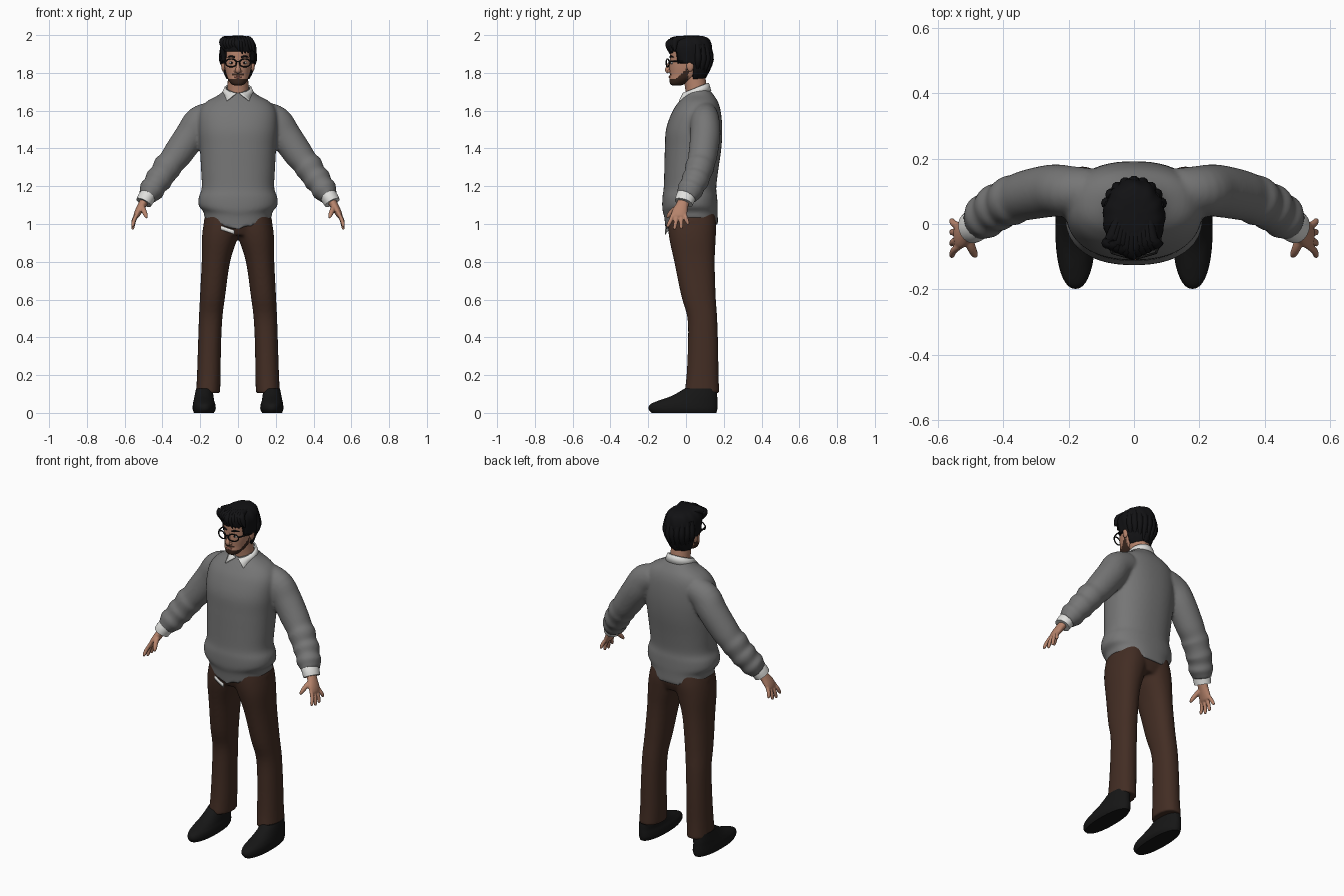
import bpy, bmesh, math, random
from mathutils import Vector

random.seed(4)
cube = bpy.data.objects.get("Cube")
if cube:
    bpy.data.objects.remove(cube, do_unlink=True)


def material(name, rgb):
    m = bpy.data.materials.new(name)
    m.use_nodes = True
    m.diffuse_color = (*rgb, 1)
    m.node_tree.nodes["Principled BSDF"].inputs["Base Color"].default_value = (*rgb, 1)
    return m


GREY = material("sweater grey", (0.18, 0.18, 0.18))
WHITE = material("shirt white", (0.75, 0.75, 0.73))
BROWN = material("trouser brown", (0.055, 0.026, 0.017))
BLACK = material("shoe black", (0.008, 0.008, 0.008))
SKIN = material("skin", (0.47, 0.23, 0.15))
BEARD = material("beard brown", (0.045, 0.022, 0.014))
HAIR = material("hair black", (0.006, 0.006, 0.007))
LIPS = material("lips", (0.3, 0.11, 0.08))


def smooth_rows(rows, steps):
    """Catmull-Rom interpolation of equal-length tuples."""
    n, out = len(rows), []
    for i in range(n - 1):
        a, b, c, d = (rows[max(0, min(n - 1, i + k))] for k in (-1, 0, 1, 2))
        for s in range(steps):
            t = s / steps
            out.append([0.5 * (2 * q + (r - p) * t + (2 * p - 5 * q + 4 * r - w) * t * t
                               + (3 * q - p - 3 * r + w) * t ** 3)
                        for p, q, r, w in zip(a, b, c, d)])
    return out + [list(rows[-1])]


def skin_rings(bm, rings):
    rings = [[bm.verts.new(p) for p in ring] for ring in rings]
    n = len(rings[0])
    for a, b in zip(rings, rings[1:]):
        for i in range(n):
            bm.faces.new((a[i], a[(i + 1) % n], b[(i + 1) % n], b[i]))
    bm.faces.new(rings[0])
    bm.faces.new(rings[-1])


def loft(bm, rows, side=1, square=1.0, seg=40, steps=4):
    """Stack of level rings: z, x0, x1, y0, y1, front dip, back dip."""
    rings = []
    for z, x0, x1, y0, y1, df, db in smooth_rows([(*r, 0, 0)[:7] for r in rows], steps):
        ring = []
        for k in range(seg):
            c, s = math.cos(math.tau * k / seg), math.sin(math.tau * k / seg)
            px = math.copysign(abs(c) ** square, c)
            py = math.copysign(abs(s) ** square, s)
            ring.append((side * ((x0 + x1) / 2 + px * (x1 - x0) / 2),
                         (y0 + y1) / 2 + py * (y1 - y0) / 2,
                         z - (df if s < 0 else db) * (1 - abs(c))))
        rings.append(ring)
    skin_rings(bm, rings)


def tube(bm, rows, side=1, seg=14, steps=4):
    """Tube through x, y, z, with radius across and radius along y."""
    rows = smooth_rows(rows, steps)
    pts = [Vector(r[:3]) for r in rows]
    rings = []
    for i, r in enumerate(rows):
        t = (pts[min(i + 1, len(pts) - 1)] - pts[max(i - 1, 0)]).normalized()
        u = t.cross(Vector((0, 1, 0) if abs(t.y) < 0.9 else (1, 0, 0))).normalized()
        v = u.cross(t)
        ring = [pts[i] + u * r[3] * math.cos(a) + v * r[4] * math.sin(a)
                for a in (math.tau * k / seg for k in range(seg))]
        rings.append([(side * p.x, p.y, p.z) for p in ring])
    skin_rings(bm, rings)


def ball(bm, centre, radii):
    made = bmesh.ops.create_uvsphere(bm, u_segments=16, v_segments=10, radius=1)["verts"]
    bmesh.ops.scale(bm, vec=radii, verts=made)
    bmesh.ops.translate(bm, vec=centre, verts=made)


def finish(name, bm, *mats, voxel=0, relax=5):
    bmesh.ops.recalc_face_normals(bm, faces=bm.faces)
    for f in bm.faces:
        f.smooth = len(f.verts) < 5
    me = bpy.data.meshes.new(name)
    bm.to_mesh(me)
    bm.free()
    ob = bpy.data.objects.new(name, me)
    bpy.context.collection.objects.link(ob)
    for m in mats:
        me.materials.append(m)
    if voxel:
        r = ob.modifiers.new("Union", "REMESH")
        r.mode, r.voxel_size, r.use_smooth_shade = "VOXEL", voxel, True
        s = ob.modifiers.new("Relax", "SMOOTH")
        s.factor, s.iterations = 0.5, relax
    return ob


# Sweater: body with dipping hem, and creased sleeves merged into it
bm = bmesh.new()
body = [(1.03, .178, -.108, .17, .065, .05), (1.065, .183, -.115, .168, .03, .02),
        (1.095, .207, -.125, .168, .02, .01), (1.14, .208, -.125, .165), (1.19, .192, -.118, .16),
        (1.28, .195, -.115, .17), (1.4, .202, -.112, .187), (1.5, .21, -.106, .192),
        (1.59, .205, -.075, .185), (1.645, .17, -.04, .17), (1.685, .1, -.008, .145),
        (1.715, .07, .0, .12, .02, 0)]
loft(bm, [(r[0], -r[1], *r[1:]) for r in body], square=.88, seg=56)
sleeve = [(.13, .1, 1.575, .075, .07), (.2, .1, 1.54, .086, .078), (.25, .102, 1.47, .083, .08),
          (.32, .09, 1.37, .078, .077), (.355, .08, 1.325, .071, .074), (.375, .072, 1.3, .077, .077),
          (.4, .06, 1.26, .067, .07), (.42, .05, 1.235, .073, .074), (.44, .035, 1.205, .062, .066),
          (.457, .022, 1.18, .068, .07), (.472, .01, 1.157, .055, .06), (.482, .002, 1.142, .048, .055)]
for side in (1, -1):
    tube(bm, sleeve, side, seg=28)
finish("sweater", bm, GREY, voxel=.009, relax=4)

# Trousers: two legs and the hips
bm = bmesh.new()
leg = [(.105, .095, .222, -.008, .177), (.2, .092, .217, .003, .172), (.35, .09, .212, .01, .17),
       (.5, .083, .207, .008, .165), (.62, .068, .201, -.025, .157), (.8, .042, .192, -.062, .152),
       (.92, .004, .191, -.088, .157), (1.0, -.02, .182, -.095, .16), (1.07, -.02, .165, -.09, .15)]
for side in (1, -1):
    loft(bm, leg, side, square=.9)
loft(bm, [(.94, -.15, .15, -.075, .14), (1.0, -.182, .182, -.096, .16), (1.07, -.165, .165, -.09, .15)], square=.85)
finish("trousers", bm, BROWN, voxel=.009, relax=3)

# Shirt tail showing under the front hem
bm = bmesh.new()
rows = []
for k in range(9):
    a = math.radians(228 + k * 4.5)
    x, y = .181 * math.cos(a), .03 + .143 * math.sin(a)
    z = 1.022 - .062 * (1 - abs(math.cos(a)))
    rows.append([bm.verts.new((x, y, z + dz)) for dz in (.0, -.022)])
for a, b in zip(rows, rows[1:]):
    bm.faces.new((a[0], b[0], b[1], a[1]))
finish("shirt_tail", bm, WHITE).modifiers.new("Cloth", "SOLIDIFY").thickness = .006

# Collar: folded band with two spread points
bm = bmesh.new()
rows, n = [], 48
for k in range(n + 1):
    t = 2 * k / n - 1
    front = max(0, (abs(t) - .72) / .28)
    up = math.radians(90 + 172 * t)
    low = math.radians(90 + t * (172 - 30 * front))
    z = 1.722 + .026 * math.sin(up)
    top = (.064 * math.cos(up), .052 + .064 * math.sin(up), z)
    mid = (.073 * math.cos(up), .052 + .07 * math.sin(up), z - .002)
    end = ((.086 + .012 * front) * math.cos(low), .052 + (.082 + .03 * front) * math.sin(low),
           1.69 + .015 * math.sin(low) - .024 * front)
    rows.append([bm.verts.new(p) for p in (top, mid, end)])
for a, b in zip(rows, rows[1:]):
    for j in (0, 1):
        bm.faces.new((a[j], b[j], b[j + 1], a[j + 1]))
finish("collar", bm, WHITE).modifiers.new("Cloth", "SOLIDIFY").thickness = .008

for side, label in ((1, "left"), (-1, "right")):
    # Shoe
    bm = bmesh.new()
    loft(bm, [(0, .128, .233, -.183, .16), (.02, .118, .24, -.198, .166), (.045, .12, .239, -.19, .167),
              (.065, .126, .235, -.145, .166), (.09, .13, .23, -.075, .165), (.13, .135, .222, -.005, .16)],
         side, square=.9)
    finish(label + "_shoe", bm, BLACK)
    # Shirt cuff
    bm = bmesh.new()
    tube(bm, [(.47, .008, 1.16, .045, .052), (.487, -.004, 1.135, .045, .052),
              (.499, -.012, 1.113, .043, .049)], side, seg=24)
    finish(label + "_cuff", bm, WHITE)
    # Hand: palm, four fingers and thumb
    bm = bmesh.new()
    tube(bm, [(.49, -.008, 1.13, .024, .03), (.508, -.02, 1.1, .022, .033), (.528, -.033, 1.065, .019, .041),
              (.54, -.037, 1.04, .014, .039), (.543, -.037, 1.032, .006, .03)], side, seg=18)
    for y0, y1, z1 in ((-.067, -.096, .982), (-.047, -.06, .97), (-.026, -.025, .973), (-.007, .01, .995)):
        tube(bm, [(.533, y0, 1.055, .01, .011), (.551, (y0 + y1) / 2, (1.055 + z1) / 2, .0105, .011),
                  (.557, y1, z1 + .008, .0085, .009), (.557, y1, z1, .003, .003)], side, seg=10)
    tube(bm, [(.51, -.03, 1.095, .015, .016), (.498, -.07, 1.07, .014, .014),
              (.488, -.092, 1.045, .011, .011), (.484, -.1, 1.03, .004, .004)], side, seg=10)
    finish(label + "_hand", bm, SKIN, voxel=.004, relax=2)

# Head, with the beard coloured along the jaw
bm = bmesh.new()
skull = [(1.733, .018, -.072, -.03), (1.742, .036, -.084, -.005), (1.765, .053, -.088, .04),
         (1.79, .062, -.086, .085), (1.83, .071, -.087, .11), (1.87, .075, -.085, .12),
         (1.92, .075, -.083, .12), (1.96, .06, -.06, .1), (1.98, .03, -.02, .06)]
loft(bm, [(r[0], -r[1], *r[1:]) for r in skull], square=.92, seg=64, steps=6)
for f in bm.faces:
    c = f.calc_center_median()
    jaw = c.z < 1.772 + .9 * (c.y + .05) and c.y < .012
    moustache = abs(c.x) < .03 and 1.787 < c.z < 1.796 and c.y < 0
    goatee = c.z < 1.768 and c.y < -.02
    f.material_index = int(jaw or moustache or goatee)
finish("head", bm, SKIN, BEARD)

bm = bmesh.new()
tube(bm, [(0, .06, 1.65, .06, .058), (0, .053, 1.72, .055, .057), (0, .04, 1.8, .054, .058)], seg=28)
finish("neck", bm, SKIN)

# Nose, ears and lips
bm = bmesh.new()
tube(bm, [(0, -.08, 1.865, .008, .008), (0, -.09, 1.84, .009, .011), (0, -.098, 1.815, .014, .013),
          (0, -.092, 1.802, .012, .008)], seg=12)
for side in (1, -1):
    ball(bm, (side * .013, -.09, 1.809), (.008, .009, .007))
    ball(bm, (side * .078, .022, 1.84), (.011, .02, .033))
finish("nose_and_ears", bm, SKIN)
bm = bmesh.new()
ball(bm, (0, -.086, 1.777), (.022, .006, .006))
finish("lips", bm, LIPS)

# Eyes and brows
whites, dark = bmesh.new(), bmesh.new()
for side in (1, -1):
    ball(whites, (side * .033, -.074, 1.853), (.014, .006, .007))
    ball(dark, (side * .033, -.079, 1.853), (.006, .003, .006))
    tube(dark, [(.016, -.084, 1.882, .004, .004), (.036, -.08, 1.888, .005, .005),
                (.056, -.064, 1.882, .002, .002)], side, seg=8)
finish("eye_whites", whites, WHITE)
finish("pupils_and_brows", dark, HAIR)

# Glasses: two rims, bridge and temples
bm = bmesh.new()
for side in (1, -1):
    rim = [(side * (.037 + .029 * math.cos(a)), -.097 + .008 * math.cos(a), 1.853 + .021 * math.sin(a), .0036, .0036)
           for a in (math.tau * k / 24 for k in range(25))]
    tube(bm, rim, seg=8, steps=1)
    tube(bm, [(.066, -.09, 1.86, .004, .004), (.08, -.05, 1.861, .004, .004),
              (.083, .025, 1.857, .004, .004)], side, seg=8)
tube(bm, [(-.009, -.102, 1.858, .003, .003), (0, -.105, 1.861, .003, .003), (.009, -.102, 1.858, .003, .003)], seg=8)
finish("glasses", bm, BLACK)

# Hair: wavy cap lifted to the hairline, with swept locks
bm = bmesh.new()
cap = [(1.765, .06, -.05, .098), (1.8, .078, -.07, .118), (1.85, .088, -.085, .132), (1.91, .095, -.094, .138),
       (1.95, .092, -.096, .134), (1.98, .074, -.075, .12), (1.994, .045, -.035, .09), (1.998, .01, .01, .05)]
loft(bm, [(r[0], -r[1], *r[1:]) for r in cap], seg=64, steps=5)
for v in bm.verts:
    ang = math.atan2(v.co.y - .02, v.co.x)
    wave = 1 + .02 * math.sin(11 * ang + 30 * v.co.z)
    v.co.x *= wave
    v.co.y = .02 + (v.co.y - .02) * wave
    y = v.co.y
    line = 1.912 if y < -.045 else 1.85 if y < .035 else 1.768
    v.co.z = max(v.co.z, line)
for k in range(11):
    x = -.075 + .015 * k
    drop = random.uniform(-.012, .014)
    back = abs(x) * .45
    tube(bm, [(x * .6, .03, 1.98, .012, .012), (x * .85 - .008, -.045, 1.975, .02, .018),
              (x - .006, -.093 + back, 1.955, .018, .017), (x * 1.06 + .008, -.092 + back, 1.913 - drop, .003, .003)], seg=10)
for k in range(9):
    a = math.radians(20 + 17.5 * k)
    c, s = math.cos(a), math.sin(a)
    tube(bm, [(.08 * c, .03 + .085 * s, 1.95, .015, .015), (.088 * c, .03 + .1 * s, 1.87, .018, .018),
              (.066 * c, .03 + .073 * s, 1.775 + .045 * (1 - s), .004, .004)], seg=10)
finish("hair", bm, HAIR)
